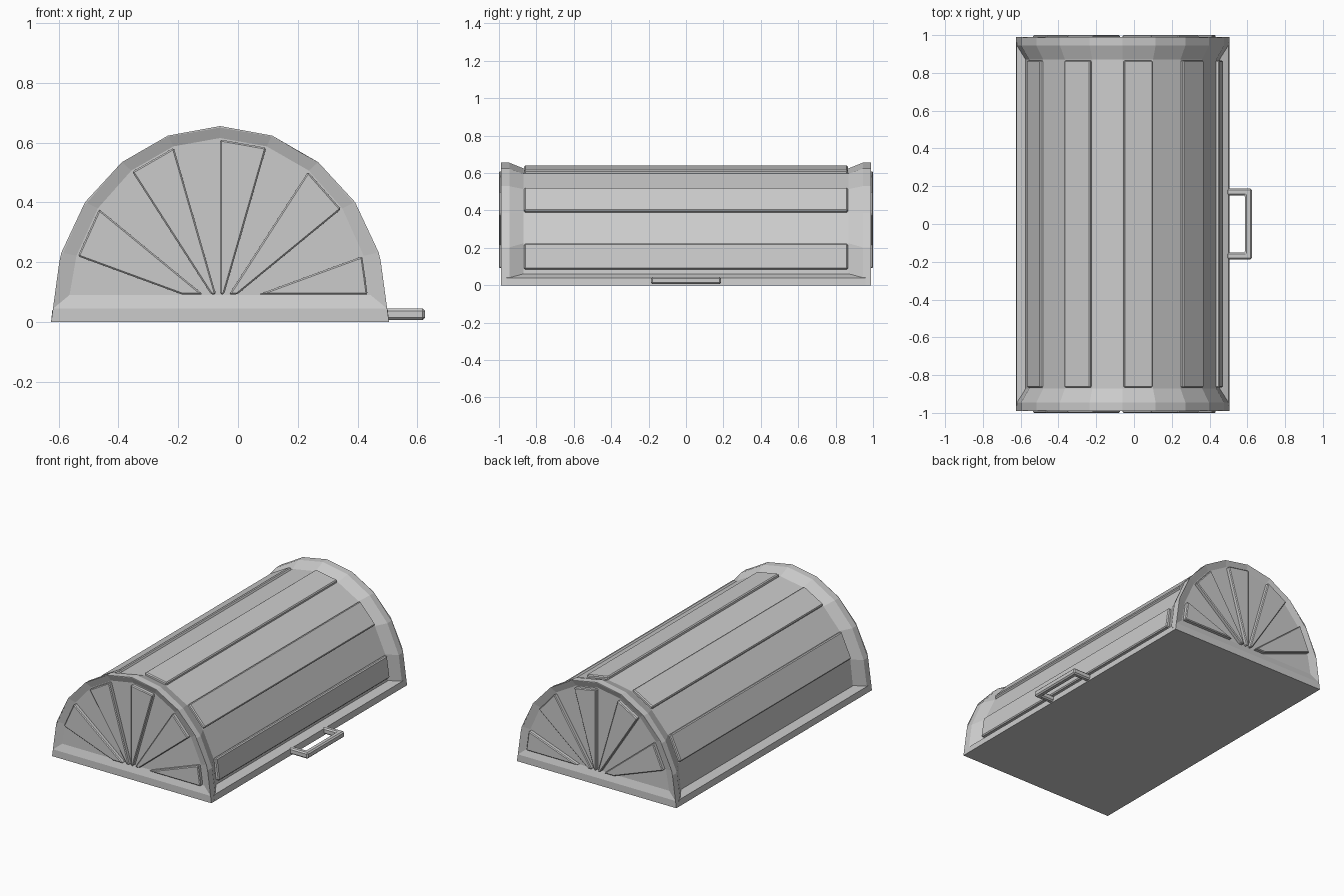
import bpy, bmesh, math
from mathutils import Vector

if "Cube" in bpy.data.objects:
    bpy.data.objects.remove(bpy.data.objects["Cube"])

CX = -0.06          # centre line of the barrel vault
HUB = 0.045         # height the inner arches fan out from


def arch(deg, rx, rz, base=0.0):
    a = math.radians(deg)
    return Vector((CX + rx * math.cos(a), base + rz * math.sin(a)))


def finish(name, bm, bevel=0):
    bmesh.ops.recalc_face_normals(bm, faces=bm.faces)
    me = bpy.data.meshes.new(name)
    bm.to_mesh(me)
    bm.free()
    ob = bpy.data.objects.new(name, me)
    bpy.context.collection.objects.link(ob)
    if bevel:
        m = ob.modifiers.new("bevel", 'BEVEL')
        m.width = bevel
        m.segments = 1
    return ob


def loft(name, rings, bevel=0):
    """Skin a list of equal-length 3D rings and cap both ends."""
    bm = bmesh.new()
    vs = [[bm.verts.new(p) for p in r] for r in rings]
    n = len(vs[0])
    for a, b in zip(vs, vs[1:]):
        for i in range(n):
            j = (i + 1) % n
            bm.faces.new((a[i], a[j], b[j], b[i]))
    bm.faces.new(vs[0])
    bm.faces.new(vs[-1])
    return finish(name, bm, bevel)


def prism(name, pts, y0, y1, bevel=0):
    return loft(name, [[(p[0], y, p[1]) for p in pts] for y in (y0, y1)], bevel)


def ring(y, rx, rz, base=0.0, floor=0.0):
    """Ten-sided half arch whose two feet stand at the floor height."""
    first = math.degrees(math.asin((floor - base) / rz))
    pts = [arch(min(max(18 * i, first), 180 - first), rx, rz, base) for i in range(11)]
    return [(p.x, y, p.y) for p in pts]


# vaulted shell: recessed end wall, chamfered end frame, lower barrel between
def body_ring(y):
    pts = [arch(18 * i, 0.52, 0.58, HUB) for i in range(11)]
    pts[0].y = pts[10].y = 0
    return [(p.x, y, p.y) for p in pts]


half = [ring(-0.975, 0.505, 0.57, HUB, 0.09),
        ring(-0.99, 0.558, 0.605, HUB, HUB),
        ring(-0.99, 0.565, 0.655),
        ring(-0.945, 0.565, 0.655),
        body_ring(-0.87)]
loft("vault_shell", half + [[(x, -y, z) for x, y, z in r] for r in reversed(half)])

# base rails along both long sides
for side, s in (("right", 1), ("left", -1)):
    prof = [(0.495, 0), (0.565, 0), (0.561, 0.04), (0.515, 0.06), (0.495, 0.06)]
    prism(side + "_rail", [(CX + s * x, z) for x, z in prof], -0.96, 0.96)

# raised slats on every second facet, with matching fan leaves at both ends
LOW = 0.092
for k, d in enumerate((0, 36, 72, 108, 144)):
    a, b = (arch(t, 0.52, 0.58, HUB) for t in (d, d + 18))
    if d == 0:
        a = a.lerp(b, 0.2)
    along = (b - a).normalized()
    out = Vector((along.y, -along.x))
    a, b = a + along * 0.004, b - along * 0.004
    prism(f"slat_{k}", [a - out * 0.01, a + out * 0.018, b + out * 0.018, b - out * 0.01],
          -0.865, 0.865, 0.006)

    hub = Vector((CX, HUB))
    a, b = (arch(t, 0.50, 0.565, HUB) for t in (d, d + 18))
    if d == 0:
        leaf = [a.lerp(b, (LOW - a.y) / (b.y - a.y))]
    else:
        leaf = [hub.lerp(a, (LOW - HUB) / (a.y - HUB)), a]
    leaf += [b, hub.lerp(b, (LOW - HUB) / (b.y - HUB))]
    for end, s in (("front", -1), ("back", 1)):
        prism(f"{end}_leaf_{k}", leaf, s * 0.965, s * 1.0, 0.005)

# pull handle: flat U-shaped bar
u = [(0.49, -0.187), (0.625, -0.187), (0.625, 0.187), (0.49, 0.187),
     (0.49, 0.152), (0.588, 0.152), (0.588, -0.152), (0.49, -0.152)]
loft("handle", [[(x, y, z) for x, y in u] for z in (0.006, 0.045)], 0.008)
